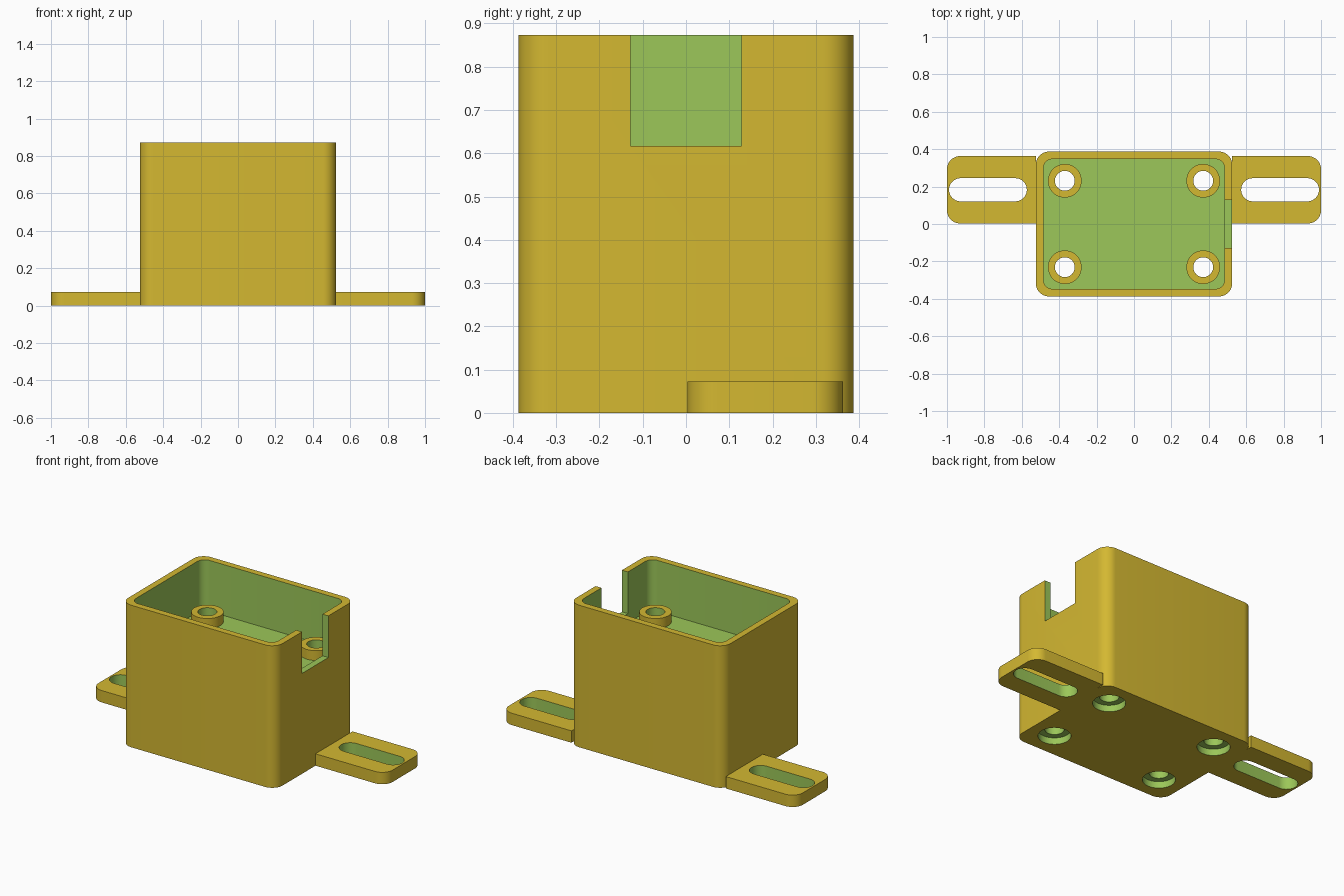
import bpy
import bmesh
from math import cos, sin, pi

cube = bpy.data.objects.get("Cube")
if cube:
    bpy.data.objects.remove(cube, do_unlink=True)


def material(name, rgb):
    m = bpy.data.materials.new(name)
    m.use_nodes = True
    m.diffuse_color = (*rgb, 1)
    m.node_tree.nodes["Principled BSDF"].inputs["Base Color"].default_value = (*rgb, 1)
    return m


GOLD = material("gold", (0.658, 0.479, 0.031))
GREEN = material("leaf green", (0.332, 0.571, 0.100))

# Main dimensions
HALF_X, HALF_Y, HEIGHT = 0.525, 0.387, 0.873
WALL, RADIUS = 0.04, 0.07
FLOOR, LEDGE = 0.56, 0.617
TAB_Y0, TAB_Y1, TAB_TOP = 0.003, 0.363, 0.073
HOLES = [(sx * 0.37, sy * 0.231) for sx in (-1, 1) for sy in (-1, 1)]


def rounded(x0, x1, y0, y1, radii, steps=10):
    """Rectangle outline; radii run anticlockwise from the +x +y corner."""
    pts = []
    corners = [(x1, y1, -1, -1), (x0, y1, 1, -1), (x0, y0, 1, 1), (x1, y0, -1, 1)]
    for i, ((cx, cy, dx, dy), r) in enumerate(zip(corners, radii)):
        if r == 0:
            pts.append((cx, cy))
            continue
        for k in range(steps + 1):
            a = (i + k / steps) * pi / 2
            pts.append((cx + dx * r + r * cos(a), cy + dy * r + r * sin(a)))
    return pts


def circle(x, y, r, n=48):
    return [(x + r * cos(2 * pi * k / n), y + r * sin(2 * pi * k / n)) for k in range(n)]


def extrude(name, outline, z0, z1, mat):
    bm = bmesh.new()
    face = bm.faces.new([bm.verts.new((x, y, z0)) for x, y in outline])
    top = bmesh.ops.extrude_face_region(bm, geom=[face])["geom"]
    bmesh.ops.translate(bm, vec=(0, 0, z1 - z0),
                        verts=[g for g in top if isinstance(g, bmesh.types.BMVert)])
    bmesh.ops.remove_doubles(bm, verts=bm.verts, dist=1e-5)
    bmesh.ops.recalc_face_normals(bm, faces=bm.faces)
    mesh = bpy.data.meshes.new(name)
    bm.to_mesh(mesh)
    bm.free()
    mesh.materials.append(mat)
    ob = bpy.data.objects.new(name, mesh)
    bpy.context.collection.objects.link(ob)
    return ob


def select(ob):
    bpy.ops.object.select_all(action="DESELECT")
    ob.select_set(True)
    bpy.context.view_layer.objects.active = ob


def cut(ob, outline, z0, z1):
    """Subtract a prism; the cut surfaces become green."""
    cutter = extrude("cutter", outline, z0, z1, GREEN)
    cutter.hide_render = True
    mod = ob.modifiers.new("cut", "BOOLEAN")
    mod.operation, mod.solver, mod.object = "DIFFERENCE", "EXACT", cutter
    mod.material_mode = "TRANSFER"
    select(ob)
    bpy.ops.object.modifier_apply(modifier=mod.name)
    bpy.data.objects.remove(cutter, do_unlink=True)


def finish(ob):
    select(ob)
    bpy.ops.object.shade_smooth_by_angle(angle=pi / 6)


# Enclosure body with its cavity and side notch
body = extrude("enclosure_body", rounded(-HALF_X, HALF_X, -HALF_Y, HALF_Y, [RADIUS] * 4),
               0, HEIGHT, GOLD)
ix, iy = HALF_X - WALL, HALF_Y - WALL
cut(body, rounded(-ix, ix, -iy, iy, [RADIUS - WALL / 2] * 4), FLOOR, 1)
cut(body, rounded(0.4, 0.6, -0.128, 0.128, [0] * 4), LEDGE, 1)

# Screw holes, counterbored from below, and raised standoffs
for i, (x, y) in enumerate(HOLES):
    cut(body, circle(x, y, 0.053), -0.1, 0.7)
    cut(body, circle(x, y, 0.09), -0.1, 0.04)
    standoff = extrude(f"standoff_{i + 1}", circle(x, y, 0.09), FLOOR, LEDGE + 0.003, GOLD)
    cut(standoff, circle(x, y, 0.053), 0.4, 0.7)
    finish(standoff)
finish(body)

# Slotted mounting tabs
for side, sign in (("left", 1), ("right", -1)):
    xs = sorted((sign * HALF_X, sign))
    radii = [RADIUS, 0, 0, RADIUS] if sign > 0 else [0, RADIUS, RADIUS, 0]
    tab = extrude(f"{side}_mounting_tab", rounded(*xs, TAB_Y0, TAB_Y1, radii), 0, TAB_TOP, GOLD)
    slot = sorted((sign * 0.573, sign * 0.989))
    cut(tab, rounded(*slot, 0.121, 0.245, [0.062] * 4), -0.1, 0.2)
    finish(tab)
